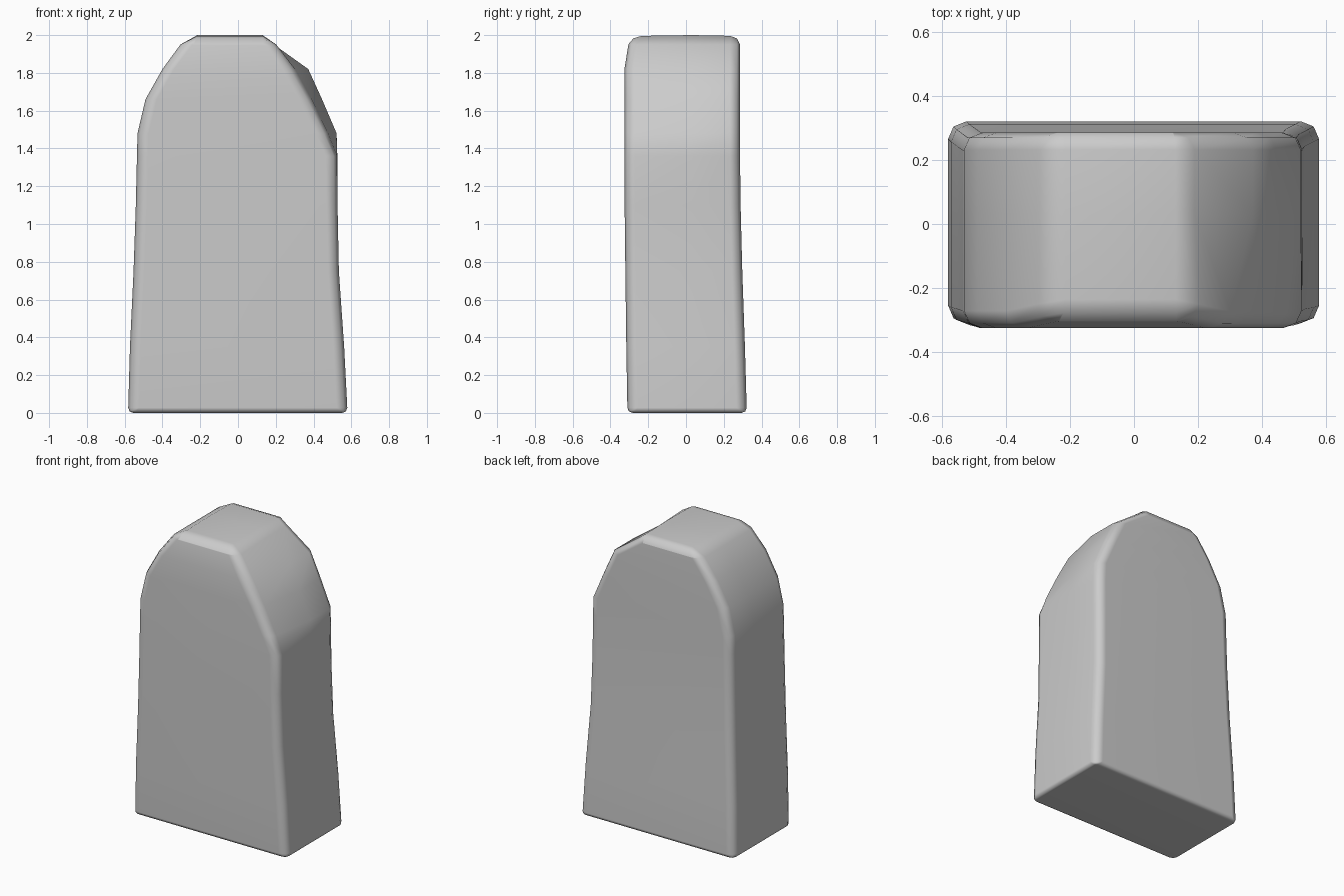
import bpy, bmesh

if "Cube" in bpy.data.objects:
    bpy.data.objects.remove(bpy.data.objects["Cube"])

# Cross-sections up the stone:
# z, left x, right x at front, right x at middle and back, front y, back y
LEVELS = [
    (0.01, -0.582, 0.580, 0.580, -0.310, 0.322),
    (0.35, -0.572, 0.562, 0.562, -0.316, 0.312),
    (0.75, -0.553, 0.534, 0.534, -0.321, 0.298),
    (1.10, -0.541, 0.527, 0.527, -0.325, 0.289),
    (1.36, -0.535, 0.524, 0.526, -0.326, 0.286),
    (1.48, -0.532, 0.470, 0.522, -0.326, 0.286),
    (1.66, -0.490, 0.380, 0.445, -0.326, 0.286),
    (1.82, -0.400, 0.290, 0.372, -0.326, 0.286),
    (1.95, -0.305, 0.205, 0.190, -0.305, 0.286),
    (1.995, -0.215, 0.130, 0.130, -0.290, 0.286),
]

bm = bmesh.new()
rings = []
for z, xl, xrf, xr, yf, yb in LEVELS:
    pts = [(xl, yf), (xrf, yf), (xr, 0.03), (xr, yb), (xl, yb), (xl, 0.03)]
    rings.append([bm.verts.new((x, y, z)) for x, y in pts])

# Skin the sections
for a, b in zip(rings, rings[1:]):
    for i in range(6):
        j = (i + 1) % 6
        bm.faces.new((a[i], a[j], b[j], b[i]))

# Flat base and slightly domed top
for ring, flip in ((rings[0], True), (rings[-1], False)):
    for q in ((0, 1, 2, 5), (5, 2, 3, 4)):
        face = [ring[k] for k in q]
        bm.faces.new(face[::-1] if flip else face)

# Mark rounded corners
weight = bm.edges.layers.float.new("bevel_weight_edge")


def mark(v1, v2, w):
    bm.edges.get((v1, v2))[weight] = w


for a, b in zip(rings, rings[1:]):
    for k in (0, 1, 3, 4):
        mark(a[k], b[k], 1.0)
for k in range(6):
    mark(rings[0][k], rings[0][(k + 1) % 6], 0.5)
for k in (0, 3):
    mark(rings[-1][k], rings[-1][k + 1], 0.8)
for v in rings[0]:
    v.co.z = 0.0
for k in (2, 5):
    rings[-1][k].co.z = 2.0

bmesh.ops.recalc_face_normals(bm, faces=bm.faces[:])
mesh = bpy.data.meshes.new("stone_slab")
bm.to_mesh(mesh)
bm.free()
stone = bpy.data.objects.new("stone_slab", mesh)
bpy.context.collection.objects.link(stone)

# Worn edges
bevel = stone.modifiers.new("worn_edges", 'BEVEL')
bevel.limit_method = 'WEIGHT'
bevel.width = 0.055
bevel.segments = 2
bevel.use_clamp_overlap = False
for p in mesh.polygons:
    p.use_smooth = True
normals = stone.modifiers.new("soft_shading", 'WEIGHTED_NORMAL')
normals.keep_sharp = True
